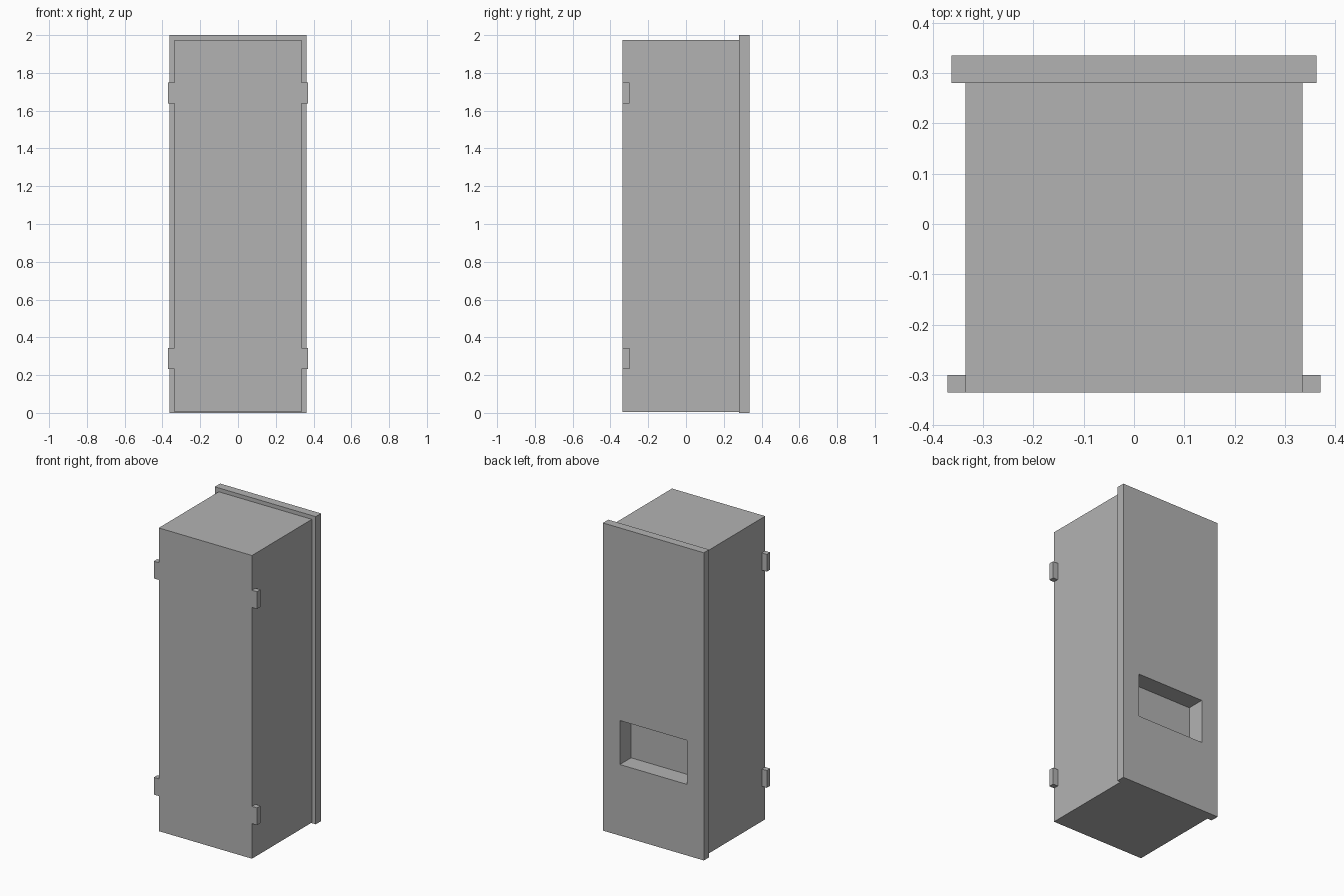
import bpy
import bmesh

default = bpy.data.objects.get("Cube")
if default:
    bpy.data.objects.remove(default, do_unlink=True)

GREY = (0.45, 0.45, 0.45, 1.0)
grey = bpy.data.materials.new("plain_grey")
grey.use_nodes = True
grey.diffuse_color = GREY
grey.node_tree.nodes["Principled BSDF"].inputs["Base Color"].default_value = GREY


def box(name, x, y, z):
    """Box spanning the given (low, high) range on each axis."""
    mesh = bpy.data.meshes.new(name)
    bm = bmesh.new()
    bmesh.ops.create_cube(bm, size=1)
    for v in bm.verts:
        v.co = [span[0] if c < 0 else span[1] for c, span in zip(v.co, (x, y, z))]
    bm.to_mesh(mesh)
    bm.free()
    mesh.materials.append(grey)
    obj = bpy.data.objects.new(name, mesh)
    bpy.context.scene.collection.objects.link(obj)
    return obj


HALF = 0.335      # half width and half depth of the cabinet
PANEL_Y = 0.28    # where the back panel meets the cabinet

# Cabinet and the wider panel across its back
body = box("cabinet_body", (-HALF, HALF), (-HALF, PANEL_Y), (0.004, 1.975))
panel = box("back_panel", (-0.363, 0.363), (PANEL_Y, HALF), (0, 2))

# Rectangular recess sunk through the panel into the cabinet
cutter = box("recess_cutter", (-0.241, 0.241), (HALF - 0.115, HALF + 0.1), (0.462, 0.748))
cutter.hide_render = True
cutter.hide_set(True)
cutter.display_type = 'WIRE'
for part in (body, panel):
    cut = part.modifiers.new("recess", 'BOOLEAN')
    cut.operation = 'DIFFERENCE'
    cut.solver = 'EXACT'
    cut.object = cutter

# Small tabs flush with the front, two on each side
for level, low in (("lower", 0.232), ("upper", 1.637)):
    for side, x in (("left", (HALF, 0.371)), ("right", (-0.371, -HALF))):
        box(f"{level}_{side}_tab", x, (-HALF, -0.3), (low, low + 0.112))
